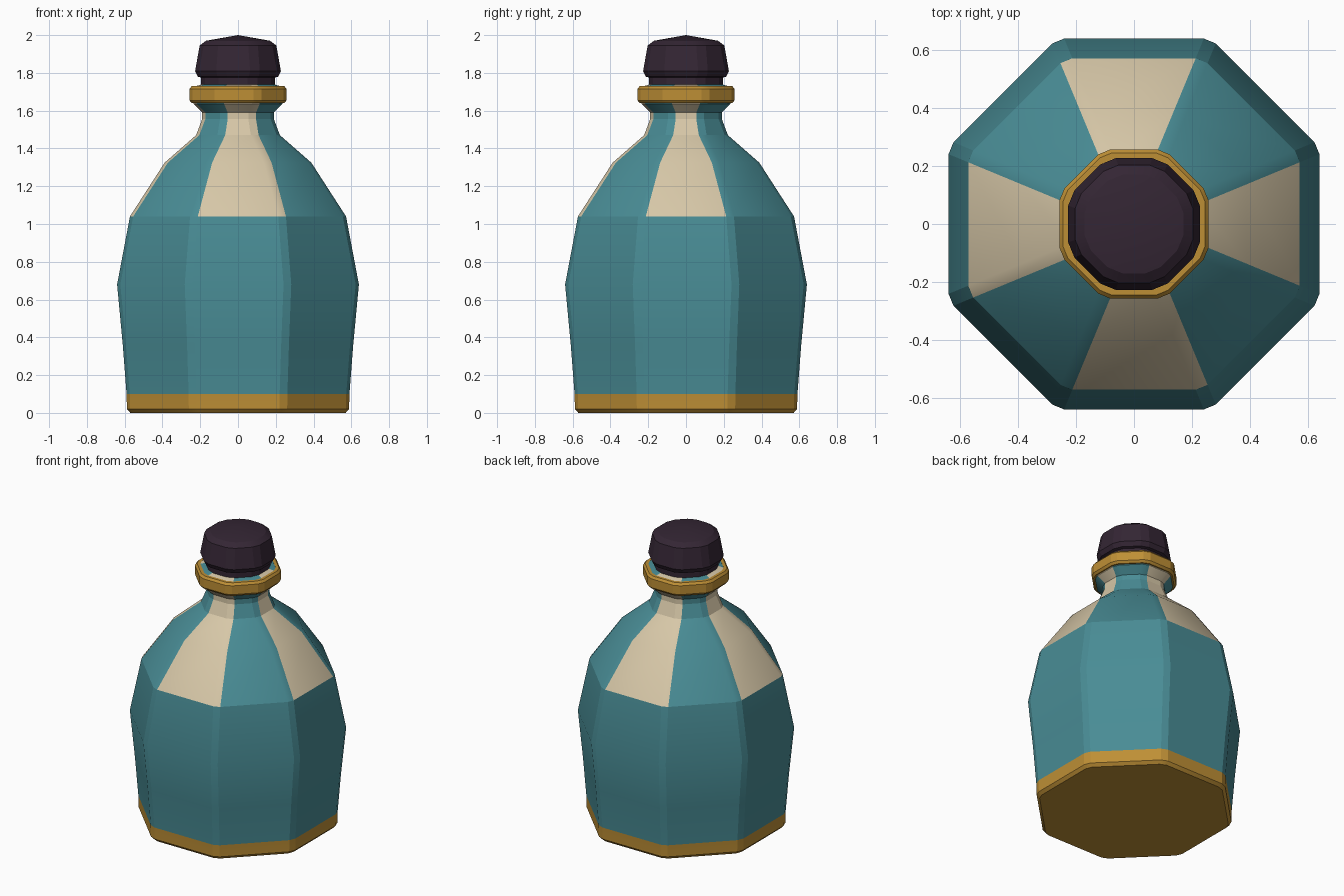
import bpy, bmesh, math
from mathutils import Matrix

if "Cube" in bpy.data.objects:
    bpy.data.objects.remove(bpy.data.objects["Cube"])


def material(name, rgb):
    m = bpy.data.materials.new(name)
    m.diffuse_color = (*rgb, 1)
    m.use_nodes = True
    m.node_tree.nodes["Principled BSDF"].inputs["Base Color"].default_value = m.diffuse_color
    return m


TEAL = material("teal glaze", (0.066, 0.262, 0.300))
CREAM = material("cream panel", (0.680, 0.575, 0.390))
GOLD = material("gold trim", (0.515, 0.275, 0.036))
DARK = material("dark stopper", (0.034, 0.019, 0.034))


def ring(bm, apothem, z, chamfer):
    """Octagon with chamfered corners: 16 points, flats facing the axes."""
    half = apothem * math.tan(math.pi / 8)
    c = min(chamfer, half * 0.5)
    pts = []
    for k in range(8):
        rot = Matrix.Rotation(k * math.pi / 4, 3, 'Z')
        for t in (-(half - c), half - c):
            p = rot @ Matrix.Translation((apothem, t, z)).to_translation()
            pts.append(bm.verts.new(p))
    return pts


def octagon_lathe(name, profile, mats, chamfer=0.024, closed=False,
                  peak=None, rule=None):
    """Stack octagon rings along (apothem, z); rule(side, z) picks the material."""
    bm = bmesh.new()
    rings = [ring(bm, a, z, chamfer) for a, z in profile]
    pairs = list(zip(rings, rings[1:]))
    if closed:
        pairs.append((rings[-1], rings[0]))
    for lo, hi in pairs:
        for i in range(16):
            j = (i + 1) % 16
            f = bm.faces.new((lo[i], lo[j], hi[j], hi[i]))
            if rule:
                f.material_index = rule(i, f.calc_center_median().z)
    if not closed:
        base = bm.faces.new(rings[0][::-1])
        if rule:
            base.material_index = rule(0, profile[0][1])
        if peak is None:
            bm.faces.new(rings[-1])
        else:
            tip = bm.verts.new((0, 0, peak))
            for i in range(16):
                bm.faces.new((rings[-1][i], rings[-1][(i + 1) % 16], tip))
    bmesh.ops.recalc_face_normals(bm, faces=bm.faces)
    me = bpy.data.meshes.new(name)
    bm.to_mesh(me)
    bm.free()
    for m in mats:
        me.materials.append(m)
    ob = bpy.data.objects.new(name, me)
    bpy.context.collection.objects.link(ob)
    bpy.ops.object.select_all(action='DESELECT')
    ob.select_set(True)
    bpy.context.view_layer.objects.active = ob
    bpy.ops.object.shade_smooth_by_angle(angle=math.radians(20))
    return ob


# Bottle body: gold foot, teal walls, cream shoulder panels on the axis sides
def body_colour(side, z):
    if z < 0.10:
        return 2
    panel = side % 4 == 0 or side in (5, 9, 13)
    return 1 if panel and z > 1.04 else 0


octagon_lathe("bottle_body", [
    (0.57, 0.0), (0.588, 0.02), (0.59, 0.10), (0.61, 0.36), (0.64, 0.68),
    (0.572, 1.04), (0.388, 1.325), (0.222, 1.47), (0.19, 1.555),
    (0.19, 1.59), (0.235, 1.635), (0.238, 1.725), (0.19, 1.74),
], [TEAL, CREAM, GOLD], rule=body_colour)

# Gold ring around the lip
octagon_lathe("collar_ring", [
    (0.225, 1.64), (0.245, 1.64), (0.257, 1.655), (0.257, 1.715),
    (0.245, 1.73), (0.225, 1.73),
], [GOLD], closed=True)

# Stopper with a narrow stem and low peaked top
octagon_lathe("stopper", [
    (0.195, 1.72), (0.195, 1.775), (0.212, 1.78), (0.227, 1.81),
    (0.203, 1.945), (0.17, 1.97),
], [DARK], chamfer=0.03, peak=2.0)
